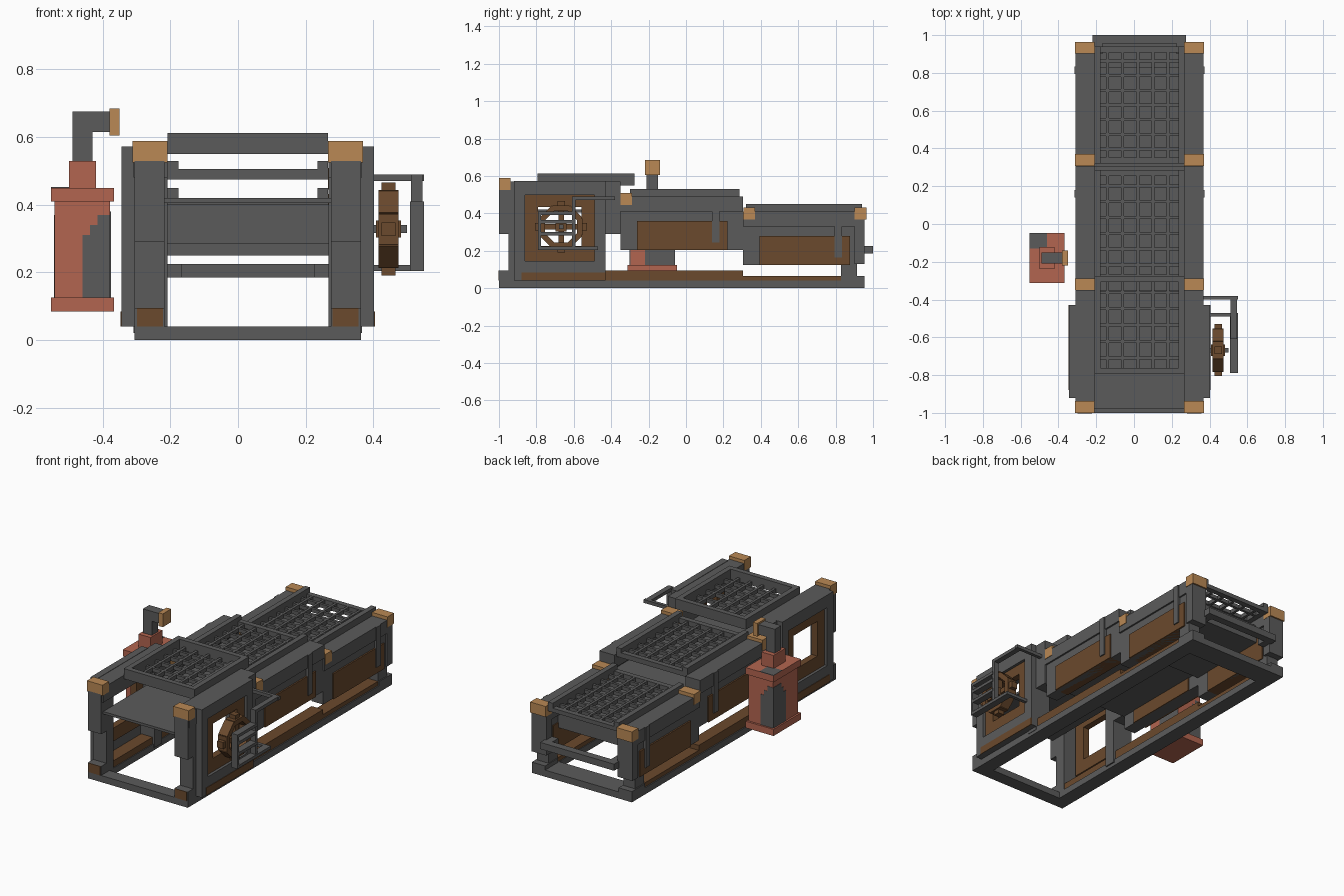
import bpy, bmesh, math
from mathutils import Matrix

default_cube = bpy.data.objects.get("Cube")
if default_cube:
    bpy.data.objects.remove(default_cube, do_unlink=True)


def material(name, red, green, blue):
    mat = bpy.data.materials.new(name)
    mat.use_nodes = True
    color = (red, green, blue, 1)
    mat.diffuse_color = color
    mat.node_tree.nodes["Principled BSDF"].inputs["Base Color"].default_value = color
    return mat


steel = material("dark_steel", 0.105, 0.105, 0.105)
brown = material("brown_panel", 0.145, 0.067, 0.026)
brass = material("tan_brass", 0.49, 0.25, 0.09)
brick = material("brick_red", 0.45, 0.13, 0.08)


def add_block(bm, position, size, turn=Matrix()):
    placed = turn @ Matrix.Translation(position) @ Matrix.Diagonal((*size, 1))
    bmesh.ops.create_cube(bm, size=1, matrix=placed)


def finish(name, mat, bm):
    mesh = bpy.data.meshes.new(name)
    bm.to_mesh(mesh)
    bm.free()
    mesh.materials.append(mat)
    bpy.context.collection.objects.link(bpy.data.objects.new(name, mesh))


def box(name, mat, *ranges):
    """A box spanning the given x, y and z ranges."""
    bm = bmesh.new()
    position = [(low + high) / 2 for low, high in ranges]
    size = [high - low for low, high in ranges]
    add_block(bm, position, size)
    finish(name, mat, bm)


def pair(name, mat, x, y, z):
    """A box on the left side and its mirror image about the frame's middle."""
    box("left_" + name, mat, x, y, z)
    box("right_" + name, mat, (2 * middle - x[1], 2 * middle - x[0]), y, z)


def around(center, width):
    return center - width / 2, center + width / 2


def start(low, length):
    return low, low + length


def window_pair(name, mat, x, y, z, side, sill):
    """A side panel with a rectangular opening, on both sides."""
    inner = (y[0] + side, y[1] - side)
    pair(name + "_front_edge", mat, x, (y[0], inner[0]), z)
    pair(name + "_rear_edge", mat, x, (inner[1], y[1]), z)
    pair(name + "_sill", mat, x, inner, start(z[0], sill))
    pair(name + "_lintel", mat, x, inner, start(z[1], -sill)[::-1])


# Shared ranges
middle = 0.029
wall_x = (0.267, 0.367)
post_x = (0.275, 0.364)
beam_x = (0.28, 0.357)
deck_x = around(middle, 0.475)
tray_x = around(middle, 0.495)
front, back, rear_face = -1, 0.955, 0.915
front_foot = (front, -0.88)
front_end, step_y = -0.35, 0.305
floor_z = (0, 0.04)
floor_top = floor_z[1]

# Base frame
pair("base_rail", steel, post_x, (front, back), floor_z)
box("front_base_crossbar", steel, tray_x, start(front, 0.08), floor_z)
box("rear_base_crossbar", steel, tray_x, (0.82, back), floor_z)
pair("front_foot", steel, post_x, front_foot, (0, 0.095))
pair("rear_foot", steel, post_x, (0.83, back), (0, 0.065))
pair("front_kick_beam", brown, beam_x, (-0.88, -0.47), start(floor_top, 0.04))
pair("middle_kick_beam", brown, beam_x, (-0.47, step_y), start(floor_top, 0.055))
pair("rear_kick_beam", brown, beam_x, (step_y, 0.83), start(floor_top, 0.025))
pair("foot_plate", brown, beam_x, around(front, 0.006), start(floor_top, 0.055))

# Tall front section
pair("front_leg", steel, post_x, (-0.95, -0.88), (floor_top, 0.3))
pair("front_post", steel, post_x, front_foot, (0.29, 0.53))
pair("inner_post", steel, wall_x, (-0.5, front_end), (0.29, 0.5))
pair("inner_leg", steel, wall_x, (-0.5, -0.43), (0.02, 0.3))
pair("front_top_rail", steel, wall_x, (-0.99, front_end), (0.48, 0.57))
frame_y = (-0.92, -0.43)
window_pair("side_frame", steel, (0.36, 0.402), frame_y, (floor_top, 0.572), 0.06, 0.075)
window_pair("side_panel", brown, (0.345, 0.385), (-0.86, -0.49), (0.145, 0.515), 0.07, 0.08)
pair("side_frame_sill", steel, (0.36, 0.402), frame_y, (floor_top, 0.145))
pair("side_kick_plate", brown, around(0.402, 0.006), (-0.88, -0.43), start(floor_top, 0.045))
box("front_tray", steel, tray_x, (-0.98, front_end), (0.405, 0.42))


# Middle and rear sections, each a step lower than the last
def section(name, y, top, slat_y):
    low = top - 0.285
    pair(name + "_wall", steel, beam_x, y, (low, top))
    pair(name + "_wall_rail", steel, wall_x, y, (top - 0.08, top))
    pair(name + "_wall_panel", brown, (0.274, 0.366), start(y[0] + 0.088, 0.485), start(low, 0.155))
    pair(name + "_wall_slat", steel, (0.35, 0.373), around(slat_y, 0.04), (low + 0.04, top))


section("middle", (front_end, step_y), 0.49, 0.16)
section("rear", (step_y, rear_face), 0.41, 0.815)
box("middle_tray", steel, tray_x, (front_end, step_y), (0.285, 0.4))
box("rear_tray", steel, tray_x, (step_y, 0.83), (0.25, 0.36))
pair("rear_leg", steel, beam_x, (0.83, rear_face), (floor_top, 0.14))
pair("rear_post", steel, wall_x, (0.9, back), (0.13, 0.37))
bar_z = around(0.205, 0.04)
box("rear_handle_bar", steel, tray_x, (back, 1), bar_z)
pair("rear_handle_bracket", steel, (0.225, 0.276), (0.9, back), bar_z)

# Brass caps on the wall corners
for place, y, z in (("front", front, 0.525), ("middle", front_end, 0.445),
                    ("step", 0.308, 0.367), ("rear", 0.902, 0.367)):
    pair(place + "_cap", brass, (0.266, 0.37), start(y, 0.062), start(z, 0.064))


# Gratings: side rails, end bars and a square lattice
def grating(name, y, low, rail_height, end_height):
    pitch, bar, edge = 0.08, 0.016, 0.032
    length = y[1] - y[0]
    center_y = sum(y) / 2
    bm = bmesh.new()

    def add_bar(x, bar_y, width, depth, height):
        add_block(bm, (x, bar_y, low + height / 2), (width, depth, height))

    for side in (-1, 1):
        rail_center = middle + side * (deck_x[1] - middle - edge / 2)
        add_bar(rail_center, center_y, edge, length, rail_height)
        add_bar(middle, center_y + side * (length - edge) / 2, 0.42, edge, end_height)
    for column in range(-2, 3):
        add_bar(0.02 + column * pitch, center_y, bar, length, bar * 1.5)
    rows = round(length / pitch)
    for row in range(1, rows):
        add_bar(middle, y[0] + length * row / rows, 0.42, bar, bar * 1.4)
    finish(name, steel, bm)


grating("front_grating", (-0.795, -0.275), 0.55, 0.062, 0.062)
grating("middle_grating", (-0.3, 0.285), 0.475, 0.055, 0.03)
grating("rear_grating", (0.32, 0.94), 0.395, 0.055, 0.025)

# Octagonal hand wheel with four spokes and grips
wheel = bmesh.new()
hub = Matrix.Translation((0.445, -0.668, 0.328))
for index in range(8):
    turn = hub @ Matrix.Rotation(index * math.tau / 8, 4, "X")
    add_block(wheel, (0, 0, 0.1), (0.06, 0.09, 0.03), turn)
    if index % 2 == 0:
        add_block(wheel, (0, 0, 0.06), (0.03, 0.03, 0.08), turn)
        add_block(wheel, (0, 0, 0.12), (0.04, 0.04, 0.036), turn)
add_block(wheel, (0, 0, 0), (0.075, 0.06, 0.05), hub)
finish("hand_wheel", brown, wheel)
box("wheel_axle", steel, (0.36, 0.5), around(-0.668, 0.024), around(0.328, 0.024))

# Guard rail beside the wheel
guard_x = (0.508, 0.55)
arm_x = (wall_x[1], guard_x[1])
guard_y = (-0.79, -0.6)
upper_z, lower_z = around(0.48, 0.02), around(0.213, 0.018)
box("guard_upper_arm", steel, arm_x, around(-0.39, 0.02), upper_z)
box("guard_upper_rail", steel, (0.512, 0.545), (guard_y[1], -0.38), upper_z)
box("guard_inner_upright", steel, (0.512, 0.545), around(guard_y[1], 0.02), (lower_z[0], upper_z[1]))
box("guard_lower_arm", steel, arm_x, around(-0.48, 0.02), lower_z)
box("guard_lower_rail", steel, guard_x, (guard_y[0], -0.47), lower_z)
box("guard_outer_upright", steel, guard_x, start(guard_y[0], 0.015), (lower_z[0], 0.41))
for number, height in enumerate((0.29, 0.355, 0.4)):
    box(f"guard_bar_{number}", steel, guard_x, guard_y, around(height, 0.018))

# Free-standing pump with a bent pipe
pump_x, pump_y = -0.46, -0.18
body_x, body_y = around(pump_x, 0.164), around(pump_y, 0.24)
flange_x, flange_y = around(pump_x, 0.186), around(pump_y, 0.265)
pipe_x, pipe_y = around(pump_x, 0.06), around(pump_y, 0.06)
body_low, body_high, flange_top = 0.125, 0.41, 0.45
box("pump_body", brick, body_x, body_y, (body_low, body_high))
box("pump_base_flange", brick, flange_x, flange_y, start(0.085, 0.04))
box("pump_top_flange", brick, flange_x, flange_y, (body_high, flange_top))
box("pump_neck", brick, around(pump_x, 0.08), around(pump_y, 0.115), (flange_top, 0.53))
box("pump_pipe", steel, pipe_x, pipe_y, (0.53, 0.675))
box("pump_pipe_arm", steel, (pipe_x[1], -0.38), pipe_y, (0.615, 0.675))
box("pump_outlet", brass, (-0.38, -0.35), around(pump_y, 0.08), (0.605, 0.685))

# Bare steel patches with stepped edges on the pump
skin = 0.004
for step in range(3):
    shrink = 0.022 * step
    patch_z = (body_low, 0.31 + 0.03 * step)
    box(f"front_patch_{step}", steel, (pump_x + shrink, body_x[1]), around(body_y[0], skin), patch_z)
    box(f"back_patch_{step}", steel, (body_x[0], pump_x - shrink), around(body_y[1], skin), patch_z)
    box(f"outer_patch_{step}", steel, around(body_x[0], skin), (pump_y + shrink, body_y[1]), patch_z)
box("inner_patch", steel, around(body_x[1], skin), (-0.22, body_y[1]), (body_low, 0.38))
box("flange_patch", steel, (flange_x[0], pump_x), (-0.13, flange_y[1]), around(flange_top, skin))
